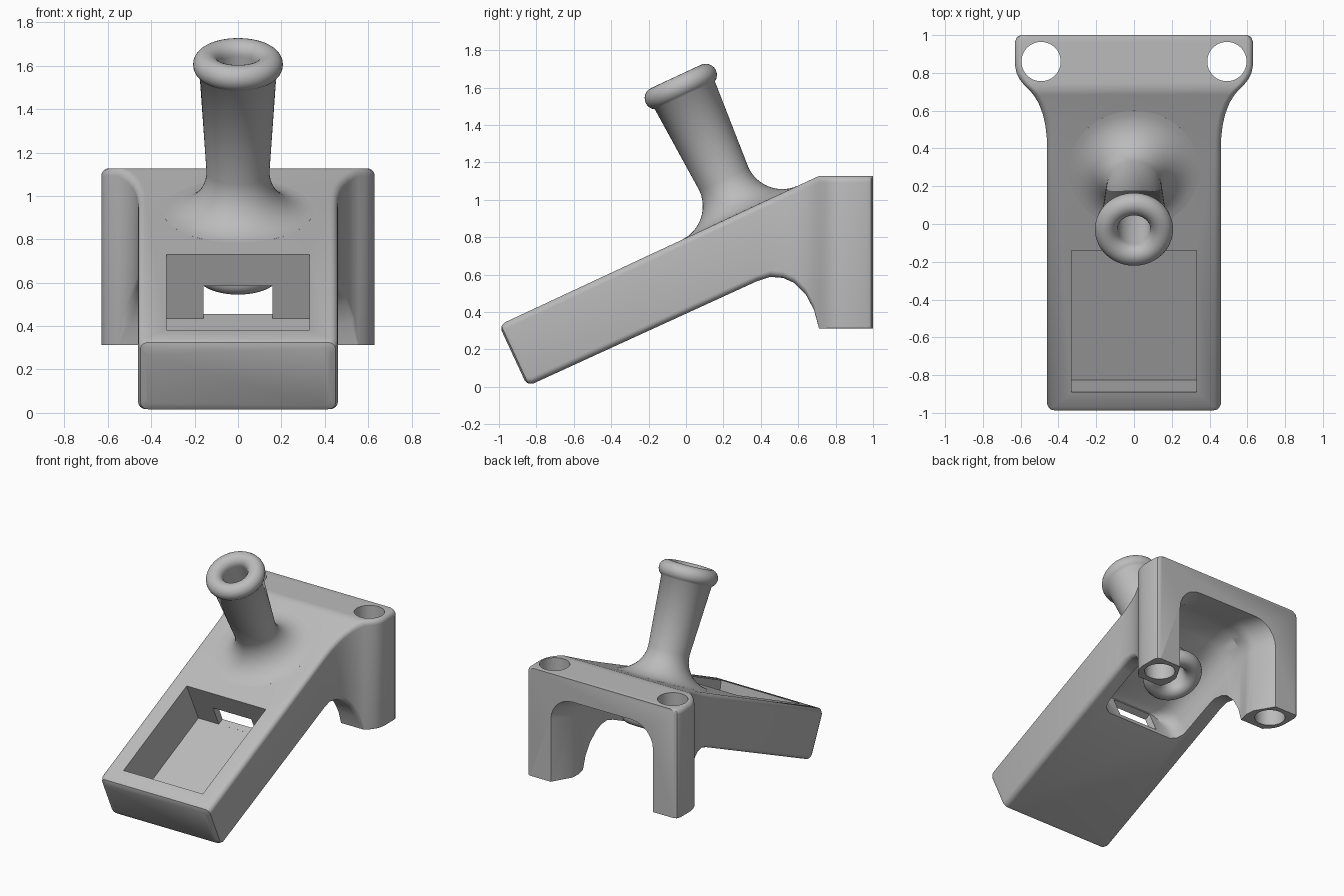
import bpy, bmesh, math
from mathutils import Matrix, Vector

if "Cube" in bpy.data.objects:
    bpy.data.objects.remove(bpy.data.objects["Cube"], do_unlink=True)

grey = bpy.data.materials.new("light grey")
grey.use_nodes = True
grey.diffuse_color = (0.5, 0.5, 0.5, 1)
grey.node_tree.nodes["Principled BSDF"].inputs["Base Color"].default_value = (0.5, 0.5, 0.5, 1)

TILT = math.radians(25)
C, S = math.cos(TILT), math.sin(TILT)


def finish(name, bm):
    bmesh.ops.recalc_face_normals(bm, faces=bm.faces)
    mesh = bpy.data.meshes.new(name)
    bm.to_mesh(mesh)
    bm.free()
    mesh.materials.append(grey)
    obj = bpy.data.objects.new(name, mesh)
    bpy.context.collection.objects.link(obj)
    return obj


def loft(name, stations, steps=6):
    """Skin rounded rectangles: (top y, top z, bottom y, bottom z, half width, top r, bottom r)."""
    bm = bmesh.new()
    rings = []
    for yt, zt, yb, zb, w, rt, rb in stations:
        top, low = Vector((0, yt, zt)), Vector((0, yb, zb))
        up = (top - low).normalized()
        height = (top - low).length
        ring = []
        for k, (sx, sv, r) in enumerate([(1, 1, rt), (-1, 1, rt), (-1, -1, rb), (1, -1, rb)]):
            for i in range(steps + 1):
                a = (k + i / steps) * math.pi / 2
                x = sx * (w - r) + r * math.cos(a)
                v = (height - r if sv > 0 else r) + r * math.sin(a)
                ring.append(bm.verts.new(low + up * v + Vector((x, 0, 0))))
        rings.append(ring)
    n = len(rings[0])
    for a, b in zip(rings, rings[1:]):
        for i in range(n):
            bm.faces.new((a[i], a[(i + 1) % n], b[(i + 1) % n], b[i]))
    bm.faces.new(rings[0])
    bm.faces.new(rings[-1])
    return finish(name, bm)


def prism(name, half, profile):
    """Extrude a side profile of (y, z) points across x."""
    bm = bmesh.new()
    face = bm.faces.new([bm.verts.new((-half, y, z)) for y, z in profile])
    out = bmesh.ops.extrude_face_region(bm, geom=[face])["geom"]
    bmesh.ops.translate(bm, vec=(2 * half, 0, 0),
                        verts=[v for v in out if isinstance(v, bmesh.types.BMVert)])
    return finish(name, bm)


def cylinder(name, radius, depth, matrix):
    bm = bmesh.new()
    bmesh.ops.create_cone(bm, cap_ends=True, segments=48, radius1=radius, radius2=radius,
                          depth=depth, matrix=matrix)
    return finish(name, bm)


def cut(target, cutter):
    mod = target.modifiers.new("cut", "BOOLEAN")
    mod.operation = "DIFFERENCE"
    mod.solver = "EXACT"
    mod.object = cutter
    bpy.context.view_layer.objects.active = target
    bpy.ops.object.modifier_apply(modifier=mod.name)
    bpy.data.objects.remove(cutter, do_unlink=True)


def smooth(obj, degrees):
    bpy.ops.object.select_all(action="DESELECT")
    obj.select_set(True)
    bpy.context.view_layer.objects.active = obj
    bpy.ops.object.shade_smooth_by_angle(angle=math.radians(degrees))


def roof(y):
    return min(0.796 + 0.4663 * y, 1.127)


# Body: sloped slab with a rounded nose, flaring into the two rear legs
R = 0.035
stations = []
for along, inset in [(0, R), (0.01, 0.3 * R), (R, 0)]:
    stations.append((-1 + C * along + S * inset, 0.33 + S * along - C * inset,
                     -0.848 + C * along - S * inset, 0.003 + S * along + C * inset,
                     0.46 - inset, R, R))
flare = [(0.38, 0.565, 0.46), (0.45, 0.588, 0.461), (0.52, 0.582, 0.469),
         (0.58, 0.555, 0.482), (0.64, 0.495, 0.505), (0.685, 0.41, 0.533),
         (0.711, 0.312, 0.555), (0.74, 0.312, 0.585), (0.77, 0.312, 0.608),
         (0.80, 0.312, 0.622), (0.84, 0.312, 0.63), (0.965, 0.312, 0.63),
         (0.99, 0.312, 0.62), (1.0, 0.312, 0.6)]
for y, low, w in flare:
    stations.append((y, roof(y), y, low, w, R, R if y < 0.7 else 0.004))
body = loft("body", stations)

# Open cavity under the roof, running out between the legs as an arch
hollow = []
for d, w in [(0, 0.27), (0.02, 0.31), (0.06, 0.335), (0.1, 0.34)]:
    hollow.append((-0.03 + C * d, 0.616 + S * d, 0.257 + C * d, S * d, w, 0.13, 0.01))
for y, w in [(0.6, 0.345), (0.71, 0.36), (0.79, 0.34), (0.86, 0.345), (1.05, 0.455)]:
    hollow.append((y, min(0.63 + 0.4663 * y, 0.96), y, 0, w, 0.18, 0.01))
cut(body, loft("cavity_cutter", hollow))

# Rectangular pocket in the slope and its slot into the cavity
cut(body, prism("pocket_cutter", 0.33, [(-0.182, 0.821), (0, 0.435), (-0.825, 0.05),
                                        (-0.89, 0.381), (-0.91, 0.49)]))
cut(body, prism("slot_cutter", 0.16, [(-0.05, 0.412), (0.1, 0.482),
                                      (0.03, 0.631), (-0.12, 0.561)]))

# Vertical holes through the legs
for side in (-1, 1):
    cut(body, cylinder("leg_hole_cutter", 0.104, 3, Matrix.Translation((side * 0.492, 0.86, 0.8))))

# Bore for the post, square to the slope
axis = Matrix.Translation((0, 0.287, 0.93)) @ Matrix.Rotation(TILT, 4, "X")
cut(body, cylinder("bore_cutter", 0.115, 0.7, axis))
smooth(body, 32)

# Hollow post: (radius, height) profile with rolled rims and a flared foot
TUBE, MID = 0.06, 0.147


def arc(cx, cz, r, start, end, n):
    for i in range(n + 1):
        a = math.radians(start + (end - start) * i / n)
        yield (cx + r * math.cos(a), cz + r * math.sin(a))


profile = list(arc(MID, -0.29, TUBE, -180, 60, 16))
profile += [(0.145, -0.2), (0.145, -0.03), (0.345, -0.012)]
profile += list(arc(0.345, 0.2, 0.2, 270, 180, 12))
profile += list(arc(MID, 0.745, TUBE, -60, 180, 16))

bm = bmesh.new()
SEG = 64
rings = [[bm.verts.new((r * math.cos(2 * math.pi * i / SEG), r * math.sin(2 * math.pi * i / SEG), h))
          for i in range(SEG)] for r, h in profile]
for k in range(len(rings)):
    a, b = rings[k], rings[(k + 1) % len(rings)]
    for i in range(SEG):
        j = (i + 1) % SEG
        bm.faces.new((a[i], a[j], b[j], b[i]))
bm.transform(axis)
post = finish("post", bm)
smooth(post, 50)
